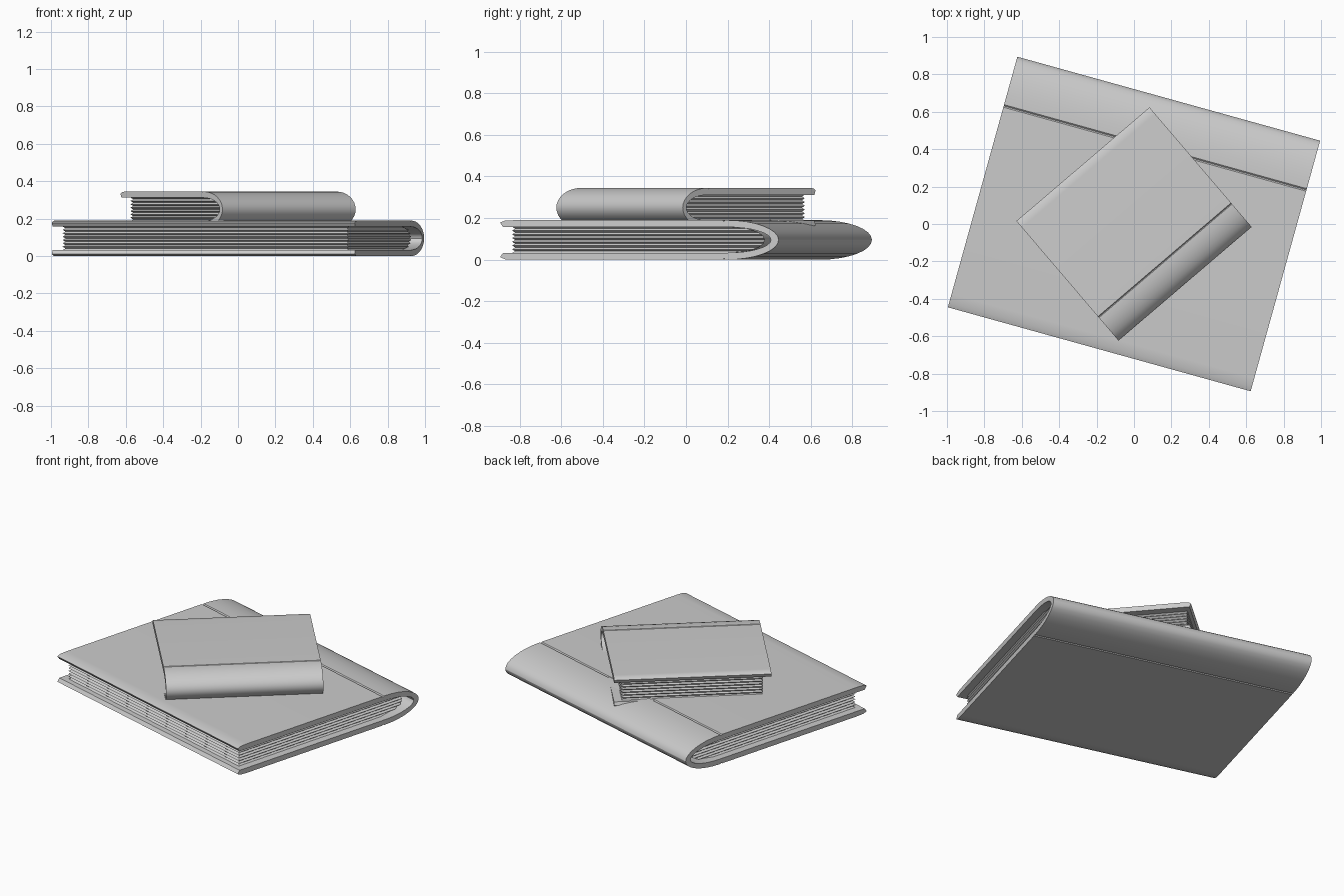
import bpy, bmesh
from math import sin, cos, pi, radians, sqrt

if "Cube" in bpy.data.objects:
    bpy.data.objects.remove(bpy.data.objects["Cube"])

MID = 0.095          # half the book height


def finish(bm, name, angle, z):
    bmesh.ops.recalc_face_normals(bm, faces=bm.faces)
    mesh = bpy.data.meshes.new(name)
    bm.to_mesh(mesh)
    bm.free()
    ob = bpy.data.objects.new(name, mesh)
    bpy.context.collection.objects.link(ob)
    ob.rotation_euler.z = radians(angle)
    ob.location.z = z
    bpy.ops.object.select_all(action='DESELECT')
    ob.select_set(True)
    bpy.context.view_layer.objects.active = ob
    bpy.ops.object.shade_smooth_by_angle(angle=radians(30))
    return ob


def bridge(bm, rings):
    # skin consecutive rings and cap both ends
    n = len(rings[0])
    for a, b in zip(rings, rings[1:]):
        for i in range(n):
            j = (i + 1) % n
            bm.faces.new((a[i], a[j], b[j], b[i]))
    bm.faces.new(rings[0])
    bm.faces.new(rings[-1])


def arc(v0, rv, rz, n):
    # half ellipse from top to bottom, bulging towards the spine (+v)
    return [(v0 + rv * sin(pi * i / n), MID + rz * cos(pi * i / n)) for i in range(n + 1)]


def cover(name, half_len, sv, angle, z):
    # C-shaped section: boards with bevelled fore edges, hinge groove, round spine
    top = [(-0.68, 0.157), (-0.695, 0.178), (-0.67, 0.188), (-0.62, 0.19),
           (0.415, 0.19), (0.422, 0.184), (0.429, 0.19)]
    bottom = [(v, 2 * MID - h) for v, h in reversed(top)]
    prof = top + arc(0.435, 0.26, MID, 16) + bottom + arc(0.435, 0.222, 0.062, 16)[::-1]
    bm = bmesh.new()
    rings = [[bm.verts.new((u, v * sv, h)) for v, h in prof] for u in (-half_len, half_len)]
    bridge(bm, rings)
    return finish(bm, name, angle, z)


def pages(name, half_len, sv, angle, z):
    # ridged stack of pages with a rounded back
    bm = bmesh.new()
    rings, n, rz = [], 14, 0.063
    for i in range(n + 1):
        t = 2 * i / n - 1
        r = 0.012 if i % 2 else 0.0
        u = half_len - 0.047 - r
        front = (-0.648 + r) * sv
        back = (0.43 + 0.18 * sqrt(max(0, 1 - t * t))) * sv
        h = MID + rz * t
        rings.append([bm.verts.new((x, y, h)) for x, y in
                      ((-u, front), (u, front), (u, back), (-u, back))])
    bridge(bm, rings)
    return finish(bm, name, angle, z)


# the small book sinks slightly into the large one
for label, half_len, sv, angle, z in (("large_book", 0.84, 1.0, -15.5, 0.0),
                                      ("small_book", 0.468, 0.605, 220.5, 0.155)):
    cover(label + "_cover", half_len, sv, angle, z)
    pages(label + "_pages", half_len, sv, angle, z)
